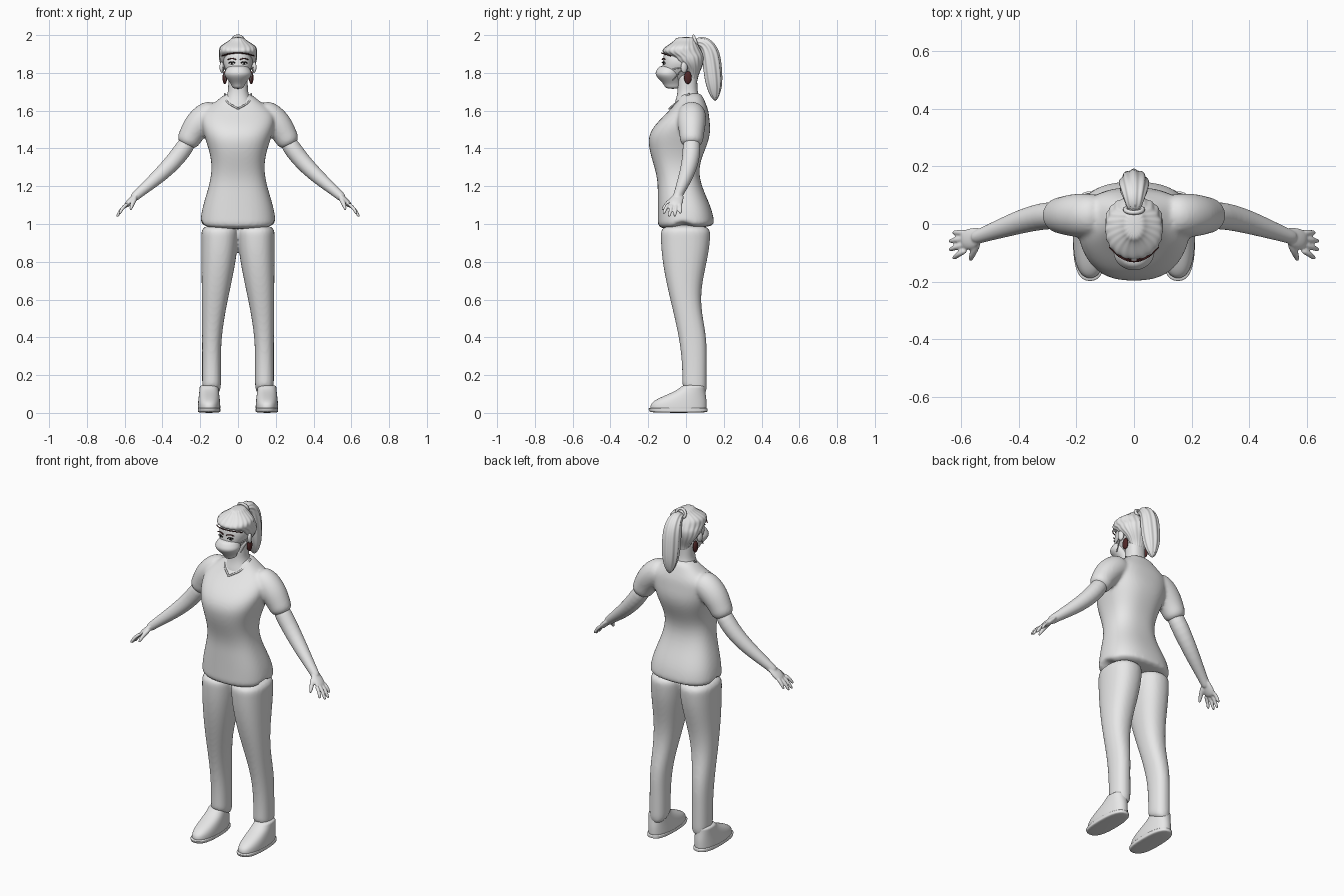
import bpy, bmesh, math
from mathutils import Vector

if "Cube" in bpy.data.objects:
    bpy.data.objects.remove(bpy.data.objects["Cube"], do_unlink=True)


def material(name, rgb):
    mat = bpy.data.materials.new(name)
    mat.use_nodes = True
    mat.diffuse_color = (*rgb, 1)
    mat.node_tree.nodes["Principled BSDF"].inputs["Base Color"].default_value = (*rgb, 1)
    return mat


GREY = material("light_grey", (.8, .8, .8))
BROWN = material("dark_red_brown", (.08, .02, .02))
BLACK = material("near_black", (.01, .01, .01))


def ease(keys, height):
    """Flow smoothly between the extremes of an outline, given as (height, value)."""
    if height <= keys[0][0]:
        return keys[0][1]
    for (low, start), (high, end) in zip(keys, keys[1:]):
        if height <= high:
            blend = (1 - math.cos(math.pi * (height - low) / (high - low))) / 2
            return start + (end - start) * blend
    return keys[-1][1]


def oval(count, power=2, ripple=0, waves=0, phase=0):
    """Unit cross-section: rounded square by power, strands by ripple."""
    points = []
    for k in range(count):
        angle = math.tau * k / count
        radius = 1 + ripple * math.cos(waves * angle + phase)
        points.append([radius * math.copysign(abs(v) ** (2 / power), v)
                       for v in (math.cos(angle), math.sin(angle))])
    return points


def stack(bottom, top, steps, half, front, back, centre=((0, 0),), section=oval(24, 2.3)):
    """Level rings between two heights, following width, front and back outlines."""
    rings = []
    for i in range(steps + 1):
        z = bottom + (top - bottom) * i / steps
        x, width, near, far = (ease(keys, z) for keys in (centre, half, front, back))
        rings.append([Vector((x + width * u, (near + far) / 2 + (far - near) / 2 * v, z))
                      for u, v in section])
    return rings


def tube(path, radii, side=(0, 1, 0), flat=1, **section):
    """Rings across a path, as wide as the radii along side and flattened the other way."""
    path = [Vector(p) for p in path]
    rings = []
    for i, (point, radius) in enumerate(zip(path, radii)):
        along = (path[min(i + 1, len(path) - 1)] - path[max(i - 1, 0)]).normalized()
        across = Vector(side)
        across = (across - across.dot(along) * along).normalized()
        other = along.cross(across) * flat
        rings.append([point + radius * (across * u + other * v)
                      for u, v in oval(**{"count": 16, "phase": i / 2, **section})])
    return rings


def flip(rings, s):
    return [[Vector((p.x * s, p.y, p.z)) for p in ring] for ring in rings]


def skin(name, parts, voxel=0):
    """Skin ring lists into one smooth object, fused when a voxel size is given."""
    bm = bmesh.new()
    for rings in parts:
        loops = [[bm.verts.new(p) for p in ring] for ring in rings]
        for a, b in zip(loops, loops[1:]):
            for k in range(len(a)):
                bm.faces.new((a[k - 1], a[k], b[k], b[k - 1]))
        bm.faces.new(loops[0])
        bm.faces.new(loops[-1])
    bmesh.ops.recalc_face_normals(bm, faces=bm.faces)
    for face in bm.faces:
        face.smooth = True
    mesh = bpy.data.meshes.new(name)
    bm.to_mesh(mesh)
    bm.free()
    mesh.materials.append(GREY)
    ob = bpy.data.objects.new(name, mesh)
    bpy.context.collection.objects.link(ob)
    subdivide = ob.modifiers.new("subdivide", "SUBSURF")
    subdivide.levels = subdivide.render_levels = 2
    if voxel:
        fuse = ob.modifiers.new("fuse", "REMESH")
        fuse.mode, fuse.voxel_size, fuse.use_smooth_shade = "VOXEL", voxel, True
        soften = ob.modifiers.new("soften", "SMOOTH")
        soften.factor, soften.iterations = .5, 4


def blob(name, centre, size, mat, turn):
    bpy.ops.mesh.primitive_uv_sphere_add(segments=20, ring_count=12, location=centre, rotation=(0, 0, turn))
    ob = bpy.context.object
    ob.name, ob.scale = name, size
    ob.data.materials.append(mat)
    bpy.ops.object.shade_smooth()


def cord(name, points, radius, mat=GREY, cyclic=False):
    curve = bpy.data.curves.new(name, "CURVE")
    curve.dimensions, curve.bevel_depth, curve.bevel_resolution = "3D", radius, 2
    spline = curve.splines.new("BEZIER")
    spline.bezier_points.add(len(points) - 1)
    for knot, point in zip(spline.bezier_points, points):
        knot.co = point
        knot.handle_left_type = knot.handle_right_type = "AUTO"
    spline.use_cyclic_u = cyclic
    curve.materials.append(mat)
    bpy.context.collection.objects.link(bpy.data.objects.new(name, curve))


# Shirt: body with side slits and a hem that rises at the back, fused with both sleeves
body = stack(.97, 1.7, 15,
             half=((1, .2), (1.3, .14), (1.58, .2), (1.7, .06)),
             front=((1, -.15), (1.2, -.15), (1.45, -.2), (1.7, -.03)),
             back=((1, .15), (1.28, .07), (1.5, .13), (1.6, .12), (1.7, .08)),
             section=oval(32, 2.5))
for p in body[0]:
    p.z += .06 * p.y
    if abs(p.x) > .19 and abs(p.y + .02) < .03:
        p.z += .04
sleeve = tube([(.1, .03, 1.6), (.17, .03, 1.57), (.22, .03, 1.52), (.25, .03, 1.47), (.28, .03, 1.41)],
              [.07, .08, .075, .065, .06])
skin("shirt", [body, sleeve, flip(sleeve, -1)], voxel=.009)

# Trousers: two legs meeting at the hips, hem longer at the heel
leg = stack(.1, 1, 14,
            half=((.3, .05), (1, .1)),
            front=((.2, -.02), (.95, -.135)),
            back=((.35, .11), (.6, .08), (.95, .13)),
            centre=((.3, .14), (1, .095)))
for p in leg[0]:
    p.z += .02 - p.y / 2
skin("trousers", [leg, flip(leg, -1)], voxel=.009)

# Shoe upper and sole
middle = ((0, .153),)
upper = stack(.01, .15, 7, half=((.03, .06), (.15, .05)), front=((.04, -.19), (.15, -.02)),
              back=((.05, .11), (.15, .1)), centre=middle)
sole = stack(0, .03, 3, half=((0, .06),), front=((0, -.19), (.02, -.2)), back=((0, .115),),
             centre=middle, section=oval(24, 2.6))

# Arm, palm, four fanned fingers and thumb
limb = [tube([(.24, .03, 1.47), (.32, .03, 1.35), (.42, 0, 1.25), (.53, -.04, 1.16), (.56, -.05, 1.13)],
             [.05, .048, .04, .025, .025]),
        tube([(.52, -.03, 1.17), (.56, -.05, 1.13), (.6, -.06, 1.09)], [.02, .04, .036], flat=.45)]
for i in range(4):
    reach = 1 - abs(i - 1.5) / 5
    knuckle = Vector((.58, -.03 - .02 * i, 1.11))
    tip = knuckle + Vector((.07 * reach, -.01 * i, -.08 * reach))
    bend = (knuckle + tip) / 2 + Vector((.006, 0, .006))
    limb.append(tube([knuckle, bend, knuckle.lerp(tip, .9), tip], [.01, .01, .009, .004]))
limb.append(tube([(.54, -.06, 1.14), (.56, -.1, 1.11), (.57, -.13, 1.07)], [.014, .013, .007]))

for s, side in ((1, "left_"), (-1, "right_")):
    skin(side + "shoe", [flip(upper, s)])
    skin(side + "sole", [flip(sole, s)])
    skin(side + "arm", [flip(part, s) for part in limb], voxel=.0045)
    # Ear, loose hair below it, and mask straps
    ear = Vector((s * .085, -.01, 1.83))
    blob(side + "ear", ear, (.012, .018, .03), GREY, s / 3)
    blob(side + "ear_hair", (s * .07, .01, 1.775), (.012, .02, .034), BROWN, 0)
    for z in (1.76, 1.82):
        cord(side + "strap", [(s * .065, -.07, z), ear], .003)
    # Eye, lashes and brow
    eye = Vector((s * .032, -.115, 1.85))
    blob(side + "eye", eye, (.014, .005, .007), GREY, s / 3)
    blob(side + "iris", eye, (.006, .008, .006), BLACK, s / 3)
    for name, lift, spread, mat in (("lashes", .008, .017, BLACK), ("brow", .026, .022, BROWN)):
        arch = [eye + Vector((s * spread * k, .007 * k, lift - .005 * abs(k))) for k in (-1, 0, 1)]
        cord(side + name, [p - Vector((0, .004, 0)) for p in arch], .003, mat)
    # Half of the round neckline
    cord(side + "neckline", [(s * .07, .02, 1.69), (s * .06, -.04, 1.65), (0, -.09, 1.61)], .005)

# Neck, head and face mask
skin("neck", [stack(1.6, 1.8, 6, half=((1.6, .09), (1.71, .052)),
                    front=((1.6, -.07), (1.7, -.045)), back=((1.6, .09), (1.72, .06)))])
skin("head", [stack(1.72, 1.97, 10, half=((1.72, .02), (1.86, .08), (1.97, .03)),
                    front=((1.72, -.1), (1.77, -.13), (1.9, -.12), (1.97, -.05)),
                    back=((1.72, -.04), (1.85, .08), (1.97, .03)))])
skin("face_mask", [stack(1.715, 1.84, 6, half=((1.72, .03), (1.8, .075), (1.84, .05)),
                         front=((1.72, -.11), (1.8, -.165), (1.84, -.14)), back=((0, -.03),),
                         section=oval(24))])

# Hair swept back from a dark hairline, with ponytail and tie
skin("hair", [stack(1.75, 1.99, 14, half=((1.75, .04), (1.88, .1), (1.93, .1), (1.99, .03)),
                    front=((1.8, 0), (1.89, -.08), (1.91, -.13), (1.99, -.05)),
                    back=((1.75, .06), (1.88, .095), (1.99, .05)),
                    section=oval(80, 2.1, ripple=.02, waves=20))])
cord("hairline", [(.085 * k, -.13 + .05 * k * k, 1.905 - .015 * k * k) for k in (-1, -.5, 0, .5, 1)],
     .003, BROWN)
skin("ponytail", [tube([(0, .04, 1.96), (0, .09, 1.97), (0, .13, 1.92), (0, .14, 1.82), (0, .15, 1.72),
                        (0, .155, 1.65)], [.02, .035, .05, .052, .045, .01],
                       side=(1, 0, 0), flat=.95, count=48, ripple=.07, waves=9)])
cord("hair_tie", [(.03 * math.cos(a), .05 - .01 * math.sin(a), 1.97 + .025 * math.sin(a))
                  for a in (0, math.pi / 2, math.pi, -math.pi / 2)], .008, cyclic=True)
